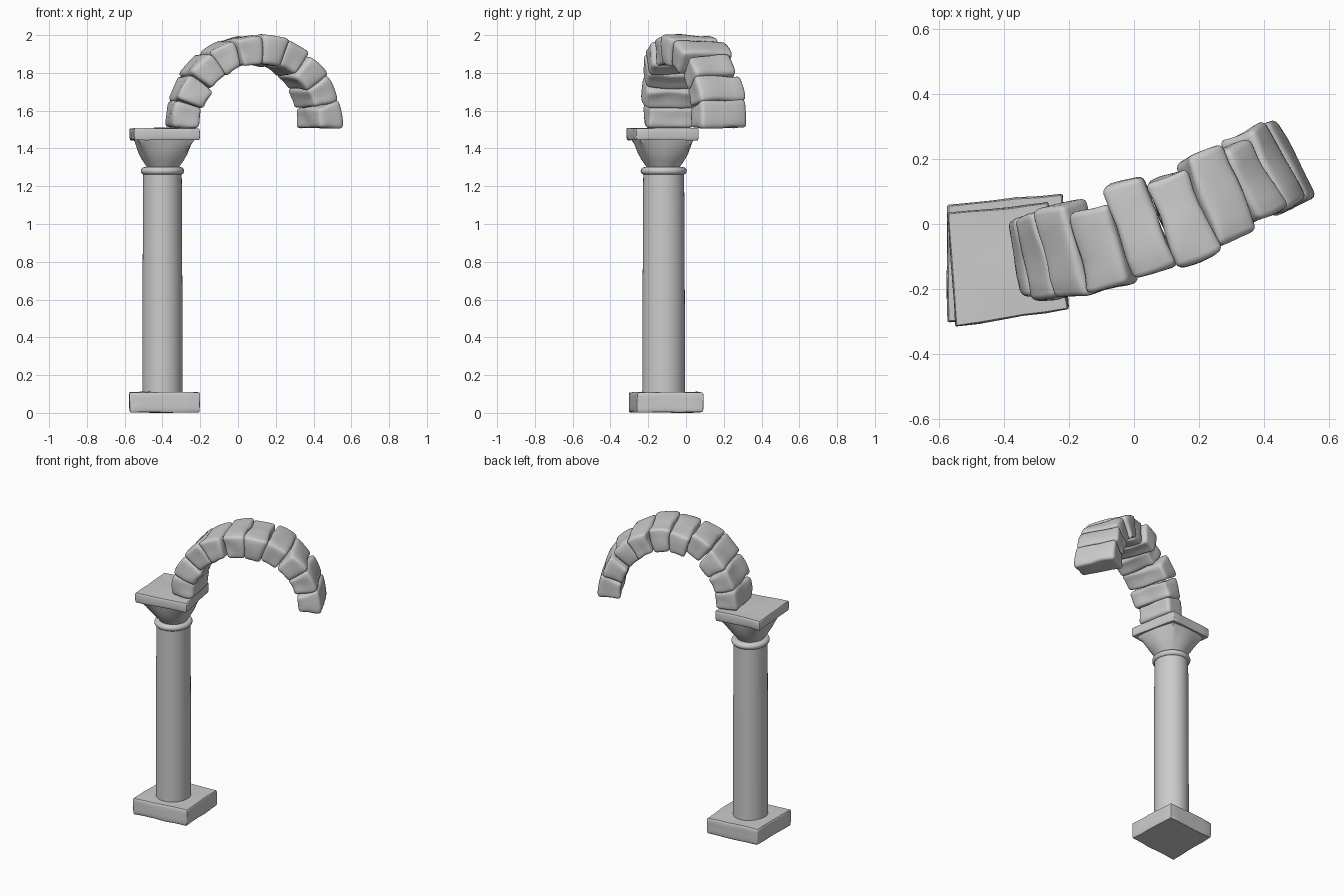
import bpy, bmesh, math, random
from mathutils import Vector, noise

random.seed(4)
old = bpy.data.objects.get("Cube")
if old:
    bpy.data.objects.remove(old)

stone = bpy.data.materials.new("grey stone")
stone.use_nodes = True
GREY = (0.6, 0.6, 0.6, 1)
stone.diffuse_color = GREY
stone.node_tree.nodes["Principled BSDF"].inputs["Base Color"].default_value = GREY


def finish(bm, name, angle=50):
    bmesh.ops.recalc_face_normals(bm, faces=bm.faces)
    mesh = bpy.data.meshes.new(name)
    bm.to_mesh(mesh)
    bm.free()
    mesh.materials.append(stone)
    obj = bpy.data.objects.new(name, mesh)
    bpy.context.collection.objects.link(obj)
    bpy.ops.object.select_all(action="DESELECT")
    obj.select_set(True)
    bpy.context.view_layer.objects.active = obj
    bpy.ops.object.shade_smooth_by_angle(angle=math.radians(angle))
    return obj


def rounded_box(size, radius, cuts=4):
    """Box centred on the origin with rounded edges and a fine surface grid."""
    bm = bmesh.new()
    bmesh.ops.create_cube(bm, size=1)
    bmesh.ops.scale(bm, vec=size, verts=bm.verts)
    bmesh.ops.bevel(bm, geom=bm.edges[:], offset=radius, segments=3,
                    profile=0.5, affect="EDGES")
    long_edges = [e for e in bm.edges if e.calc_length() > radius * 1.2]
    bmesh.ops.subdivide_edges(bm, edges=long_edges, cuts=cuts, use_grid_fill=True)
    return bm


def weather(bm, amount, scale):
    """Uneven, worn stone surface."""
    seed = Vector([random.uniform(-50, 50) for _ in range(3)])
    for v in bm.verts:
        v.co += noise.noise_vector(v.co * scale + seed) * amount


def plan_quad(corners, u, v):
    """Point in a four-sided plan outline; u and v run from -1 to 1."""
    fl, fr, br, bl = [Vector(c) for c in corners]
    return fl.lerp(fr, (u + 1) / 2).lerp(bl.lerp(br, (u + 1) / 2), (v + 1) / 2)


def skin_rings(rings, name):
    bm = bmesh.new()
    loops = [[bm.verts.new(p) for p in ring] for ring in rings]
    n = len(loops[0])
    for a, b in zip(loops, loops[1:]):
        for i in range(n):
            j = (i + 1) % n
            bm.faces.new((a[i], a[j], b[j], b[i]))
    bm.faces.new(loops[0][::-1])
    bm.faces.new(loops[-1])
    return finish(bm, name)


# Column pieces
CX, CY = -0.40, -0.118
SIDES = 48
TURN = [2 * math.pi * i / SIDES for i in range(SIDES)]
BASE = [(-0.575, -0.305), (-0.20, -0.26), (-0.22, 0.093), (-0.575, 0.06)]
CAP = [(-0.55, -0.318), (-0.20, -0.263), (-0.265, 0.066), (-0.575, 0.032)]


def slab(name, corners, z0, z1, radius):
    bm = rounded_box((2, 2, z1 - z0), radius)
    for v in bm.verts:
        # keep the rounding even after the outline is fitted
        p = plan_quad(corners, v.co.x, v.co.y)
        v.co = Vector((p.x, p.y, v.co.z + (z0 + z1) / 2))
    weather(bm, 0.005, 9)
    return finish(bm, name)


def turned(name, profile, stretch=1.06):
    rings = [[(CX + r * math.cos(a), CY + r * stretch * math.sin(a), z) for a in TURN]
             for r, z in profile]
    return skin_rings(rings, name)


slab("column_base", BASE, 0.003, 0.11, 0.03)
turned("column_shaft", [(0.106, 0.09), (0.105, 0.7), (0.102, 1.28)])
turned("neck_ring", [(0.095 + 0.02 * math.cos(t), 1.281 + 0.02 * math.sin(t))
                     for t in [math.radians(a) for a in range(-90, 91, 20)]])

# Cushion capital: round at the neck, square under the slab
rings = []
for half, square, z in [(0.085, 0, 1.29), (0.095, 0, 1.305), (0.117, 0.1, 1.335),
                        (0.138, 0.25, 1.37), (0.153, 0.5, 1.41),
                        (0.163, 0.75, 1.44), (0.168, 0.85, 1.46)]:
    ring = []
    for a in TURN:
        c, s = math.cos(a), math.sin(a)
        grow = (1 - square) + square / max(abs(c), abs(s))
        p = plan_quad(CAP, c * grow * half / 0.18, s * grow * half / 0.18)
        ring.append((p.x, p.y, z))
    rings.append(ring)
skin_rings(rings, "capital_bell")
slab("capital_slab", CAP, 1.445, 1.508, 0.028)

# Arch of wedge stones, bending gently in plan
SPRING, MID_R, THICK = 1.508, 0.413, 0.15
STEP = math.pi / 10
BEND = math.radians(20)
CURVE = 0.375


def arch_point(angle, radius, depth):
    s = -math.cos(angle) * radius * 0.955
    along = BEND + CURVE * s / 2
    heading = BEND + CURVE * s
    return Vector((0.078 + s * math.cos(along) - depth * math.sin(heading),
                   0.013 + s * math.sin(along) + depth * math.cos(heading),
                   SPRING + radius * math.sin(angle)))


depths = [0.24, 0.27, 0.29, 0.25, 0.30, 0.28, 0.29, 0.24, 0.27, 0.27]
shifts = [0, -0.01, -0.01, -0.03, 0, -0.02, 0, 0, 0.01, 0]
for i, (depth, shift) in enumerate(zip(depths, shifts)):
    bm = rounded_box((MID_R * STEP - 0.002, depth, THICK), 0.02)
    weather(bm, 0.012, 9)
    lift = random.uniform(-0.005, 0.005)
    skew = random.uniform(-0.06, 0.06) if 0 < i < 9 else 0
    for v in bm.verts:
        x, y, z = v.co
        angle = (i + 0.5) * STEP + (x + skew * y) / MID_R
        v.co = arch_point(max(angle, 0), MID_R + z + lift, y + shift)
        v.co.z = max(v.co.z, SPRING - 0.003)
    finish(bm, f"arch_stone_{i + 1}")
